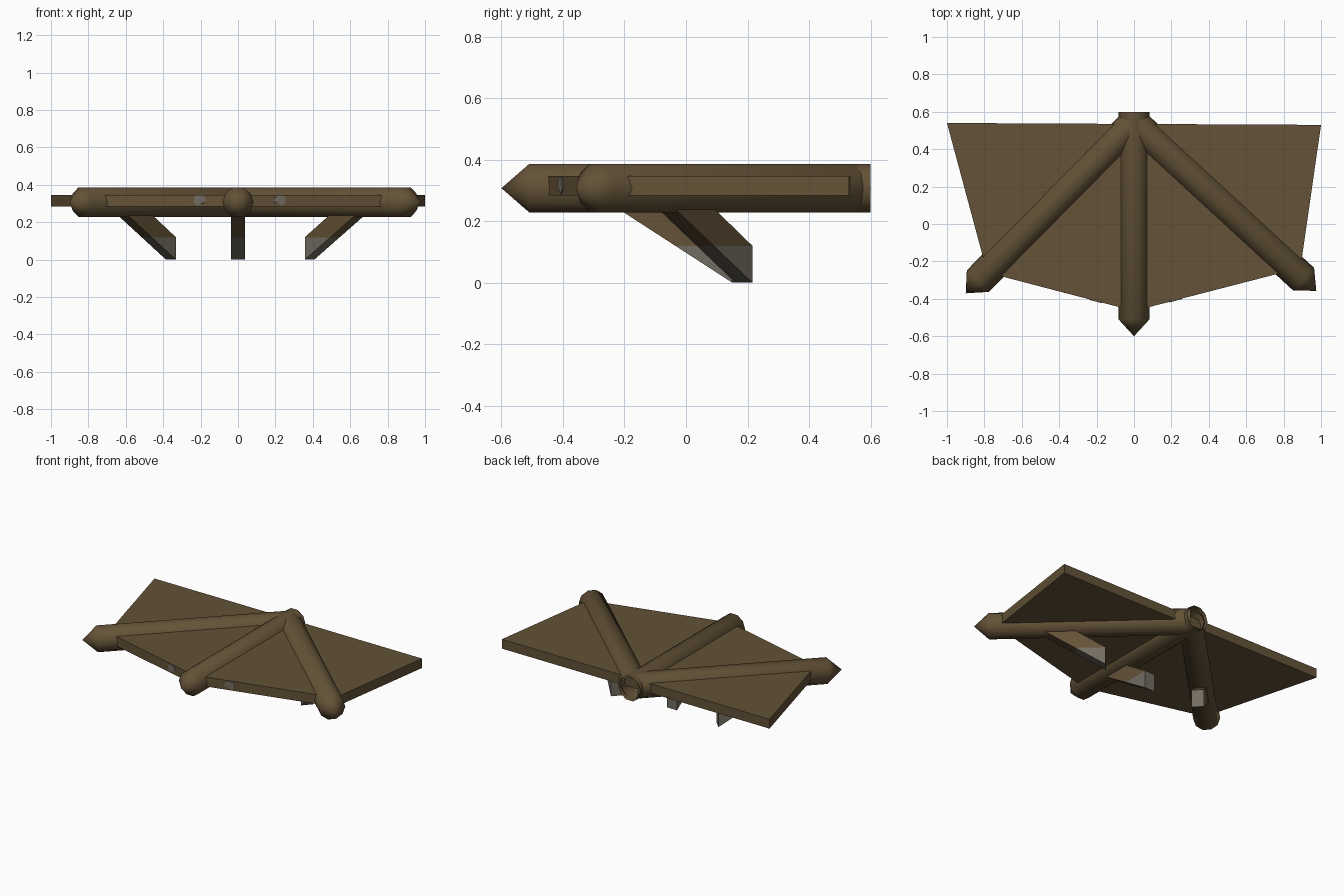
import bpy, bmesh, math
from mathutils import Vector

if "Cube" in bpy.data.objects:
    bpy.data.objects.remove(bpy.data.objects["Cube"])

def material(name, rgb):
    m = bpy.data.materials.new(name)
    m.diffuse_color = (*rgb, 1)
    m.use_nodes = True
    m.node_tree.nodes["Principled BSDF"].inputs["Base Color"].default_value = m.diffuse_color
    return m

BROWN = material("dark_brown", (0.125, 0.084, 0.038))
GREY = material("warm_grey", (0.17, 0.15, 0.12))
AXIS_Z = 0.307
HUB = Vector((0, 0.54, 0))

def finish(name, bm, mats):
    bmesh.ops.recalc_face_normals(bm, faces=bm.faces)
    me = bpy.data.meshes.new(name)
    bm.to_mesh(me)
    bm.free()
    ob = bpy.data.objects.new(name, me)
    bpy.context.collection.objects.link(ob)
    for m in mats:
        me.materials.append(m)
    return ob

def prism(bm, points, offset):
    """Extrude a flat outline along an offset."""
    f = bm.faces.new([bm.verts.new(p) for p in points])
    ext = bmesh.ops.extrude_face_region(bm, geom=[f])
    bmesh.ops.translate(bm, vec=offset,
                        verts=[g for g in ext["geom"] if isinstance(g, bmesh.types.BMVert)])

def tube(name, start, end, r=0.0825, n=10, tip=0.092):
    """Ten-sided tube, open at the back, with a cone tip at the front."""
    bm = bmesh.new()
    a, b = Vector((*start, AXIS_Z)), Vector((*end, AXIS_Z))
    d = (b - a).normalized()
    u = Vector((-d.y, d.x, 0))
    rings = []
    for c in (a, b):
        rings.append([bm.verts.new(c + u * r * math.cos(t) + Vector((0, 0, r * math.sin(t))))
                      for t in (math.tau * k / n for k in range(n))])
    apex = bm.verts.new(b + d * tip)
    for k in range(n):
        j = (k + 1) % n
        bm.faces.new((rings[0][k], rings[0][j], rings[1][j], rings[1][k]))
        bm.faces.new((rings[1][k], rings[1][j], apex))
    for f in bm.faces:
        f.smooth = True
    finish(name, bm, [BROWN])

def leg(name, direction, dist, w=0.075):
    """Slanted support under a tube, leaning in toward the hub, grey at the foot."""
    bm = bmesh.new()
    d = Vector((*direction, 0)).normalized()
    side = Vector((-d.y, d.x, 0))
    profile = [(0, 0), (0, 0.12), (0.25, 0.285), (0.44, 0.285)]
    prism(bm, [HUB + d * (dist + s) + Vector((0, 0, z)) - side * w / 2 for s, z in profile],
          side * w)
    bmesh.ops.bisect_plane(bm, geom=bm.verts[:] + bm.edges[:] + bm.faces[:],
                           plane_co=(0, 0, 0.119), plane_no=(0, 0, 1))
    for f in bm.faces:
        f.material_index = 1 if f.calc_center_median().z < 0.119 else 0
    finish(name, bm, [BROWN, GREY])

# flat deck between the tubes
left, mid, right = (-0.785, -0.26), (0, -0.465), (0.89, -0.235)
outline = [(-1, 0.54), left, mid, right, (1, 0.53)]
bm = bmesh.new()
prism(bm, [(x, y, 0.283) for x, y in outline], Vector((0, 0, 0.063)))
finish("deck", bm, [BROWN])

# three tubes fanning out from the rear hub
tube("centre_tube", (0, 0.6), (0, -0.51), tip=0.09)
tube("left_tube", (0, 0.54), (-0.835, -0.305))
tube("right_tube", (0, 0.54), (0.907, -0.295))

# a leg under each tube
leg("centre_leg", (0, -1), 0.39)
leg("left_leg", (-0.835, -0.845), 0.51)
leg("right_leg", (0.907, -0.835), 0.52)

# small worn patches on the front edge of the deck
for name, corner, t in (("left_patch", left, 0.26), ("right_patch", right, 0.25)):
    bm = bmesh.new()
    a, b = Vector((*mid, 0.312)), Vector((*corner, 0.312))
    along = (b - a).normalized()
    out = Vector((along.y, -along.x, 0))
    if out.y > 0:
        out = -out
    c = a.lerp(b, t)
    prism(bm, [c + along * x + Vector((0, 0, z)) for x, z in
               ((-0.035, 0.0), (-0.02, 0.03), (0.025, 0.03), (0.035, -0.005), (0.015, -0.025))],
          out * 0.003)
    finish(name, bm, [GREY])
